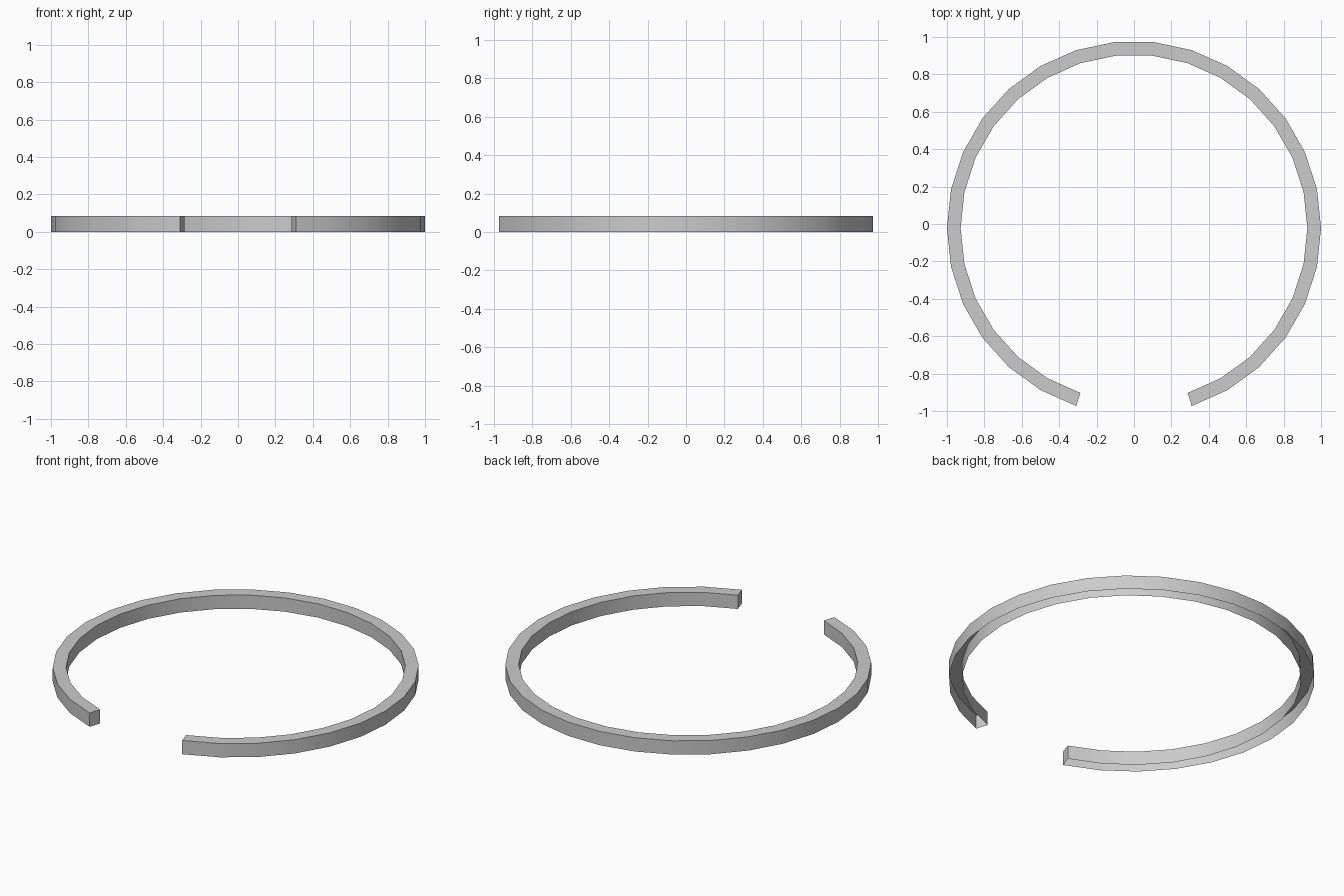
import bpy, bmesh
from math import radians, cos, sin

if "Cube" in bpy.data.objects:
    bpy.data.objects.remove(bpy.data.objects["Cube"])

R_OUT, R_IN, HEIGHT, CY = 1.0, 0.927, 0.083, -0.0217
STEP, START, SEGS = 12, -72, 27   # 30-sided circle with three sides left out

bm = bmesh.new()


def section(deg):
    """Inverted-U cross-section: outer bottom, outer top, inner top, inner bottom."""
    a = radians(deg)
    return [bm.verts.new((r * cos(a), r * sin(a) + CY, z))
            for r, z in ((R_OUT, 0), (R_OUT, HEIGHT), (R_IN, HEIGHT), (R_IN, 0))]


# channel walls and top, open underneath
rings = [section(START + i * STEP) for i in range(SEGS + 1)]
for a, b in zip(rings, rings[1:]):
    for j in range(3):
        bm.faces.new((a[j], b[j], b[j + 1], a[j + 1]))

# end caps
bm.faces.new(rings[0])
bm.faces.new(rings[-1][::-1])

mesh = bpy.data.meshes.new("split_ring")
bm.to_mesh(mesh)
bm.free()
ring = bpy.data.objects.new("split_ring", mesh)
bpy.context.collection.objects.link(ring)

# smooth around the curve, sharp at the rims
bpy.context.view_layer.objects.active = ring
ring.select_set(True)
bpy.ops.object.shade_smooth_by_angle(angle=radians(30))
